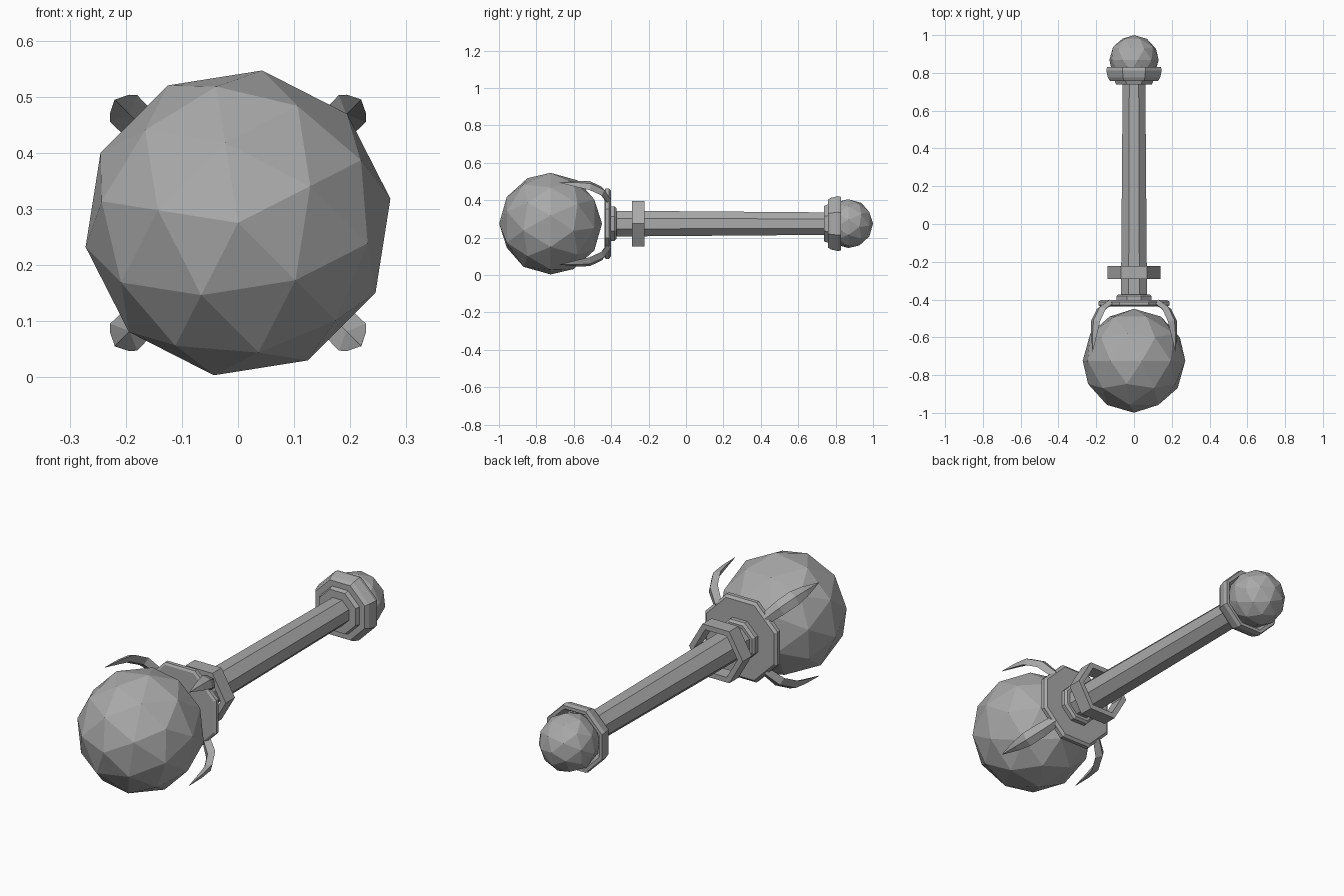
import bpy, bmesh, math
from mathutils import Matrix, Vector

if "Cube" in bpy.data.objects:
    bpy.data.objects.remove(bpy.data.objects["Cube"])

CZ = 0.275  # height of the long axis

grey = bpy.data.materials.new("stone grey")
grey.diffuse_color = (0.4, 0.4, 0.4, 1)
grey.use_nodes = True
grey.node_tree.nodes["Principled BSDF"].inputs["Base Color"].default_value = grey.diffuse_color


def finish(bm, name):
    bmesh.ops.remove_doubles(bm, verts=bm.verts, dist=1e-5)
    bmesh.ops.recalc_face_normals(bm, faces=bm.faces)
    mesh = bpy.data.meshes.new(name)
    bm.to_mesh(mesh)
    bm.free()
    mesh.materials.append(grey)
    ob = bpy.data.objects.new(name, mesh)
    bpy.context.collection.objects.link(ob)
    return ob


def ball(name, y, radius):
    bm = bmesh.new()
    bmesh.ops.create_icosphere(bm, subdivisions=2, radius=radius)
    spin = Matrix.Rotation(math.radians(27), 4, 'Z')
    m = Matrix.Translation((0, y, CZ)) @ Matrix.Rotation(math.pi / 2, 4, 'X') @ spin
    bmesh.ops.transform(bm, matrix=m, verts=bm.verts)
    return finish(bm, name)


def turned(name, profile, sides=8, start=22.5, closed=False):
    """Faceted turning round the y axis; profile = (y, distance to flat)."""
    bm = bmesh.new()
    k = 1 / math.cos(math.pi / sides)
    rings = []
    for y, r in profile:
        angles = [math.radians(start) + i * math.tau / sides for i in range(sides)]
        rings.append([bm.verts.new((r * k * math.cos(a), y, CZ + r * k * math.sin(a)))
                      for a in angles])
    pairs = list(zip(rings, rings[1:]))
    if closed:
        pairs.append((rings[-1], rings[0]))
    for a, b in pairs:
        for i in range(sides):
            j = (i + 1) % sides
            bm.faces.new((a[i], a[j], b[j], b[i]))
    if not closed:
        bm.faces.new(rings[0])
        bm.faces.new(rings[-1])
    return finish(bm, name)


def claw(name, angle):
    # (distance from axis, y, half width, half thickness)
    path = [(0.175, -0.415, 0.026, 0.016), (0.245, -0.45, 0.033, 0.017),
            (0.288, -0.515, 0.034, 0.016), (0.299, -0.58, 0.024, 0.011),
            (0.31, -0.675, 0.001, 0.001)]
    out = Vector((math.cos(angle), 0, math.sin(angle)))
    side = Vector((-math.sin(angle), 0, math.cos(angle)))
    fwd = Vector((0, 1, 0))
    bm = bmesh.new()
    rings = []
    for i, (r, y, w, t) in enumerate(path):
        p, q = path[max(i - 1, 0)], path[min(i + 1, len(path) - 1)]
        d = Vector((q[0] - p[0], q[1] - p[1])).normalized()
        n = out * -d.y + fwd * d.x  # outward normal of the curve
        c = out * r + fwd * y + Vector((0, 0, CZ))
        rings.append([bm.verts.new(v) for v in
                      (c + side * w, c + n * t, c - side * w, c - n * t)])
    for a, b in zip(rings, rings[1:]):
        for i in range(4):
            j = (i + 1) % 4
            bm.faces.new((a[i], a[j], b[j], b[i]))
    bm.faces.new(rings[0])
    bm.faces.new(rings[-1])
    return finish(bm, name)


# Large head and small end ball
ball("head_ball", -0.724, 0.275)
ball("pommel_ball", 0.868, 0.132)

# Tapered eight-sided handle
turned("shaft", [(-0.40, 0.069), (0.76, 0.06)])

# Plate behind the head with its stepped collar
turned("claw_plate", [(-0.436, 0.178), (-0.43, 0.188), (-0.412, 0.188), (-0.402, 0.176)])
turned("plate_collar", [(-0.41, 0.092), (-0.382, 0.092), (-0.372, 0.082)])

# Loose six-sided ring round the handle
turned("hand_guard_ring", [(-0.29, 0.121), (-0.222, 0.121), (-0.222, 0.097), (-0.29, 0.097)],
       sides=6, start=0, closed=True)

# Stepped cup holding the end ball
turned("pommel_cup", [(0.738, 0.055), (0.738, 0.095), (0.758, 0.102), (0.758, 0.128),
                      (0.775, 0.138), (0.812, 0.147), (0.83, 0.143), (0.83, 0.128),
                      (0.80, 0.11)])

# Four claws gripping the head
for i in range(4):
    claw(f"claw_{i + 1}", math.pi / 4 + i * math.pi / 2)
